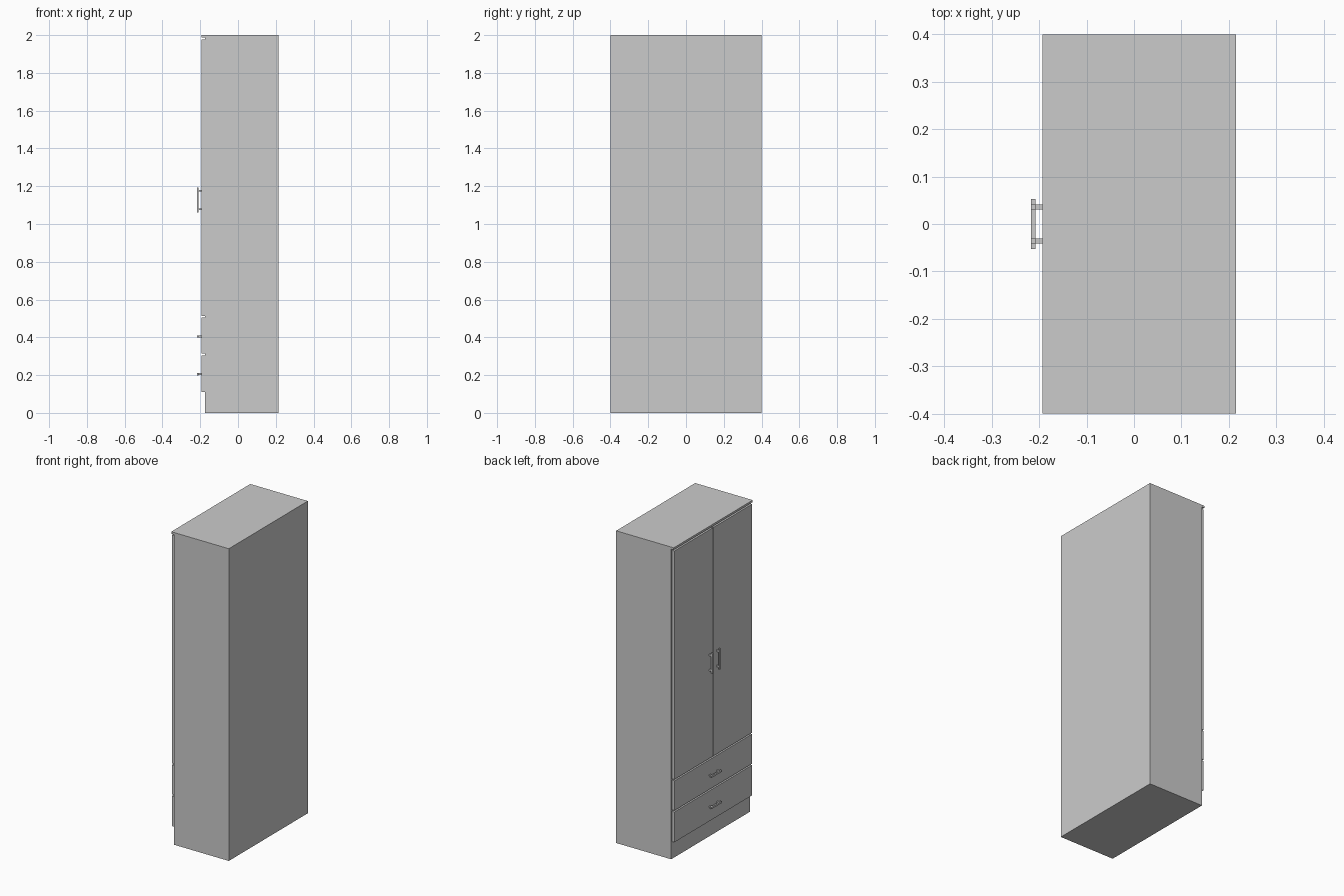
import bpy
import bmesh
from mathutils import Matrix, Vector

cube = bpy.data.objects.get("Cube")
if cube:
    bpy.data.objects.remove(cube, do_unlink=True)

# One plain grey finish
grey = bpy.data.materials.new("plain_grey")
grey.use_nodes = True
colour = (0.6, 0.6, 0.6, 1)
grey.diffuse_color = colour
grey.node_tree.nodes["Principled BSDF"].inputs["Base Color"].default_value = colour


def add_box(bm, lo, hi):
    lo, hi = Vector(lo), Vector(hi)
    matrix = Matrix.Translation((lo + hi) / 2) @ Matrix.Diagonal((*(hi - lo), 1))
    bmesh.ops.create_cube(bm, size=1, matrix=matrix)


def make_object(name, boxes):
    bm = bmesh.new()
    for lo, hi in boxes:
        add_box(bm, lo, hi)
    mesh = bpy.data.meshes.new(name)
    bm.to_mesh(mesh)
    bm.free()
    mesh.materials.append(grey)
    obj = bpy.data.objects.new(name, mesh)
    bpy.context.collection.objects.link(obj)
    return obj


BACK, CARCASS, FACE, GRIP = 0.215, -0.175, -0.193, -0.217
HALF = 0.4
EDGE = HALF - 0.007   # outer edge of doors and drawers
GAP = 0.004           # half the gap between the doors

# Carcass with recessed plinth, and the projecting top
make_object("carcass", [((CARCASS, -HALF, 0), (BACK, HALF, 1.987))])
make_object("top_panel", [((FACE, -HALF, 1.987), (BACK, HALF, 2))])


def make_handle(name, y, z, half_length, vertical):
    """Bar on two posts, lying along z or y."""
    def span(a, b, depth0, depth1, half_width):
        if vertical:
            return ((depth0, y - half_width, z + a), (depth1, y + half_width, z + b))
        return ((depth0, y + a, z - half_width), (depth1, y + b, z + half_width))

    inset = half_length - 0.012
    make_object(name, [
        span(-half_length, half_length, GRIP, -0.208, 0.006),
        span(-inset, -inset + 0.01, -0.208, FACE, 0.005),
        span(inset - 0.01, inset, -0.208, FACE, 0.005),
    ])


# Two doors with upright handles near the middle
for side, sign in (("left", -1), ("right", 1)):
    ys = sorted((sign * GAP, sign * EDGE))
    make_object(side + "_door", [((FACE, ys[0], 0.513), (CARCASS, ys[1], 1.977))])
    make_handle(side + "_door_handle", sign * 0.036, 1.127, 0.066, True)

# Two full-width drawers with level handles
for name, low, high, grip in (("lower", 0.111, 0.305, 0.205),
                              ("upper", 0.314, 0.504, 0.405)):
    make_object(name + "_drawer", [((FACE, -EDGE, low), (CARCASS, EDGE, high))])
    make_handle(name + "_drawer_handle", 0, grip, 0.053, False)
